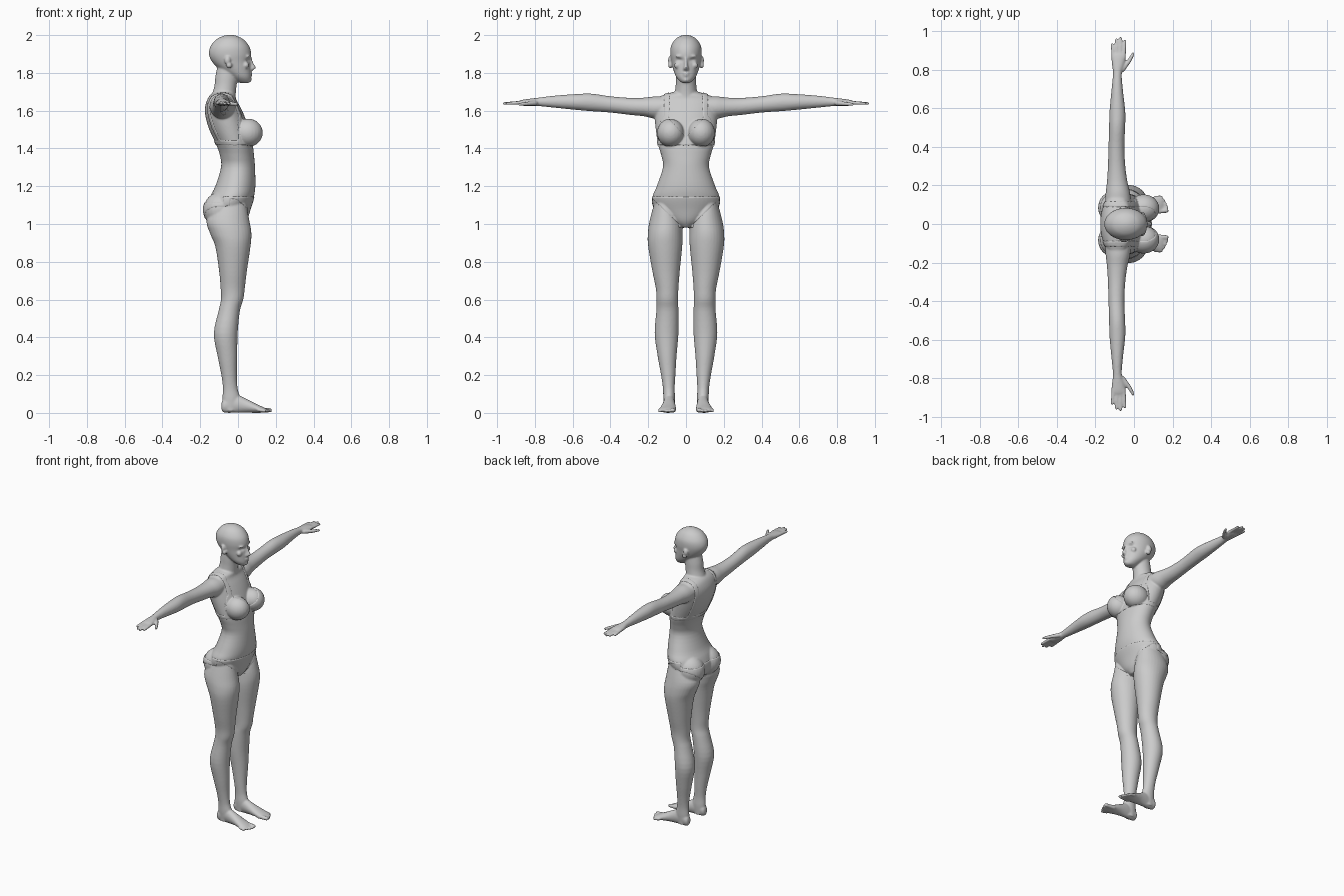
import bpy, bmesh, math
from mathutils import Vector, Matrix

bm = bmesh.new()


def catmull(a, b, c, d, t):
    return tuple(0.5 * (2 * q + (r - p) * t + (2 * p - 5 * q + 4 * r - s) * t * t
                        + (3 * q - p - 3 * r + s) * t ** 3) for p, q, r, s in zip(a, b, c, d))


def loft(axis, rows, sides=(1,), steps=4, n=32):
    """Skin of ellipses; each row = position on axis, then min/max on the two other axes."""
    path = []
    for i in range(len(rows) - 1):
        four = [rows[max(0, i - 1)], rows[i], rows[i + 1], rows[min(len(rows) - 1, i + 2)]]
        path += [catmull(*four, k / steps) for k in range(steps)]
    path.append(rows[-1])
    for s in sides:
        rings = []
        for p, a0, a1, b0, b1 in path:
            ring = []
            for k in range(n):
                t = 2 * math.pi * k / n
                a = (a0 + a1) / 2 + (a1 - a0) / 2 * math.cos(t)
                b = (b0 + b1) / 2 + (b1 - b0) / 2 * math.sin(t)
                x, y, z = {"x": (p, a, b), "y": (a, p, b), "z": (a, b, p)}[axis]
                ring.append(bm.verts.new((x, y * s, z)))
            rings.append(ring)
        for r, q in zip(rings, rings[1:]):
            for k in range(n):
                bm.faces.new((r[k], r[(k + 1) % n], q[(k + 1) % n], q[k]))
        bm.faces.new(rings[0])
        bm.faces.new(rings[-1])


def ball(c, r, sides=(1, -1)):
    for s in sides:
        m = Matrix.Translation((c[0], c[1] * s, c[2])) @ Matrix.Diagonal((*r, 1))
        bmesh.ops.create_uvsphere(bm, u_segments=24, v_segments=16, radius=1, matrix=m)


def digit(p, q, r0, r1):
    """Tapered capsule on both sides of the body."""
    for s in (1, -1):
        a, b = Vector((p[0], p[1] * s, p[2])), Vector((q[0], q[1] * s, q[2]))
        rot = (b - a).to_track_quat('Z', 'Y').to_matrix().to_4x4()
        bmesh.ops.create_cone(bm, cap_ends=True, segments=16, radius1=r0, radius2=r1,
                              depth=(b - a).length, matrix=Matrix.Translation((a + b) / 2) @ rot)
    ball(p, (r0,) * 3)
    ball(q, (r1,) * 3)


def sym(rows):
    return [(z, x0, x1, -w, w) for z, x0, x1, w in rows]


# torso, neck, head
loft("z", sym([(.985, -.09, .02, .03), (1.02, -.14, .045, .10), (1.08, -.165, .064, .165),
               (1.14, -.15, .083, .178), (1.2, -.12, .092, .155), (1.3, -.09, .09, .122),
               (1.36, -.095, .085, .13), (1.42, -.115, .078, .148), (1.5, -.152, .06, .16),
               (1.57, -.172, .035, .167), (1.62, -.174, .012, .17), (1.66, -.162, -.01, .16),
               (1.685, -.145, -.015, .115), (1.7, -.12, -.03, .06)]), n=48)
loft("z", sym([(1.62, -.155, -.01, .08), (1.68, -.14, -.012, .063), (1.73, -.125, -.008, .055),
               (1.78, -.12, .0, .053), (1.83, -.11, .0, .05)]))
loft("z", sym([(1.746, .015, .055, .016), (1.755, -.01, .066, .032), (1.78, -.045, .07, .053),
               (1.82, -.1, .068, .068), (1.86, -.138, .066, .077), (1.9, -.154, .07, .083),
               (1.94, -.146, .06, .08), (1.975, -.118, .032, .06), (1.993, -.085, .0, .035),
               (2.001, -.055, -.028, .01)]), n=48)

# face: nose, lips, brows, ears
loft("z", sym([(1.81, .05, .072, .014), (1.82, .05, .088, .016), (1.83, .05, .095, .012),
               (1.85, .05, .083, .009), (1.885, .05, .071, .008)]), n=16)
ball((.062, 0, 1.797), (.016, .02, .007), (1,))
ball((.06, 0, 1.786), (.016, .018, .007), (1,))
ball((.055, 0, 1.763), (.018, .018, .014), (1,))
ball((.05, .03, 1.888), (.016, .026, .008))
ball((.042, .045, 1.84), (.016, .018, .018))
for ear_z, ear_r in ((1.866, .024), (1.84, .016)):
    ball((-.055 - (1.866 - ear_z) * -.3, .083, ear_z), (.016, .012, ear_r))

# bust, buttocks
ball((.05, .08, 1.483), (.078, .07, .072))
ball((-.09, .085, 1.075), (.093, .088, .095))

# legs
loft("z", [(1.12, -.12, .04, .06, .165), (1.02, -.166, .06, .022, .192), (.95, -.148, .071, .018, .202),
           (.88, -.12, .066, .02, .2), (.75, -.1, .047, .033, .178), (.66, -.092, .036, .04, .16),
           (.6, -.09, .028, .042, .156), (.54, -.103, .01, .04, .157), (.42, -.128, -.002, .04, .166),
           (.3, -.108, -.004, .05, .15), (.2, -.088, -.006, .056, .132), (.13, -.08, -.002, .06, .122),
           (.07, -.083, .012, .058, .12), (.01, -.078, .0, .062, .115)], (1, -1))

# feet and toes
loft("x", [(-.088, .08, .1, .02, .05), (-.075, .065, .115, .002, .075), (-.02, .06, .118, .0, .1),
           (.04, .056, .125, .001, .076), (.1, .052, .138, .0, .046), (.14, .055, .14, .002, .028),
           (.15, .065, .13, .008, .022)], (1, -1))
for i, tip in enumerate((.168, .17, .162, .153, .141)):
    r = .014 if i == 0 else .0105
    y = .066 + i * .0175
    digit((.11, y, .016), (tip, y + .003, r), r, r * .85)

# arms and palms
loft("y", [(.1, -.15, -.015, 1.57, 1.675), (.16, -.147, -.02, 1.557, 1.676), (.22, -.14, -.034, 1.57, 1.669),
           (.3, -.135, -.045, 1.578, 1.668), (.4, -.132, -.05, 1.59, 1.676), (.5, -.129, -.046, 1.597, 1.69),
           (.58, -.127, -.045, 1.604, 1.688), (.7, -.116, -.058, 1.616, 1.679),
           (.78, -.109, -.063, 1.624, 1.669), (.83, -.115, -.049, 1.624, 1.663),
           (.87, -.117, -.043, 1.627, 1.657), (.885, -.108, -.052, 1.633, 1.651)], (1, -1))

# fingers and thumbs
for x, tip in ((-.107, .93), (-.089, .955), (-.071, .963), (-.053, .948)):
    digit((x, .86, 1.643), (x + (x + .08) * .2, tip, 1.638), .011, .008)
digit((-.06, .80, 1.64), (-.025, .845, 1.636), .014, .011)
digit((-.025, .845, 1.636), (-.004, .882, 1.634), .011, .008)

# fuse everything into one smooth skin
bmesh.ops.recalc_face_normals(bm, faces=bm.faces)
mesh = bpy.data.meshes.new("body")
bm.to_mesh(mesh)
bm.free()
body = bpy.data.objects.new("body", mesh)
bpy.context.collection.objects.link(body)
rm = body.modifiers.new("fuse", 'REMESH')
rm.mode, rm.voxel_size, rm.use_smooth_shade = 'VOXEL', .0052, True
sm = body.modifiers.new("soften", 'SMOOTH')
sm.factor, sm.iterations = .5, 5
fused = bpy.data.meshes.new_from_object(body.evaluated_get(bpy.context.evaluated_depsgraph_get()))
body.modifiers.clear()
body.data = fused

# eye sockets pressed into the face
for v in fused.vertices:
    if v.co.z > 1.8 and v.co.x > 0:
        d = ((abs(v.co.y) - .031) / .016) ** 2 + ((v.co.z - 1.868) / .01) ** 2
        v.co.x -= .009 * math.exp(-d)


def in_briefs(c):
    y = abs(c.y)
    leg = 1.0 + max(0, y - .04) * (.95 if c.x > -.04 else .7)
    return leg - .02 * (y < .04) < c.z < 1.145 - .03 * (c.x < -.08)


def in_bra(c):
    y = abs(c.y)
    band = 1.415 < c.z < 1.445
    cup = c.x > .0 and y < .15 and 1.415 < c.z < min(1.46 + y * 1.1, 1.57)
    strap = .088 < y < .118 and c.z > 1.44 and (c.z < 1.72)
    return y < .19 and (band or cup or strap)


def garment(name, test):
    """Thin shell lifted off the skin where the test is true."""
    g = bmesh.new()
    g.from_mesh(fused)
    bmesh.ops.delete(g, geom=[f for f in g.faces if not test(f.calc_center_median())], context='FACES')
    edge = [v for v in g.verts if v.is_boundary]
    for _ in range(4):
        bmesh.ops.smooth_vert(g, verts=edge, factor=.4, use_axis_x=True, use_axis_y=True, use_axis_z=True)
    g.normal_update()
    for v in g.verts:
        v.co += v.normal * (.001 if v.is_boundary else .0035)
    m = bpy.data.meshes.new(name)
    g.to_mesh(m)
    g.free()
    bpy.context.collection.objects.link(bpy.data.objects.new(name, m))


garment("briefs", in_briefs)
garment("bra", in_bra)
for ob in bpy.context.collection.objects:
    ob.data.polygons.foreach_set("use_smooth", [True] * len(ob.data.polygons))
